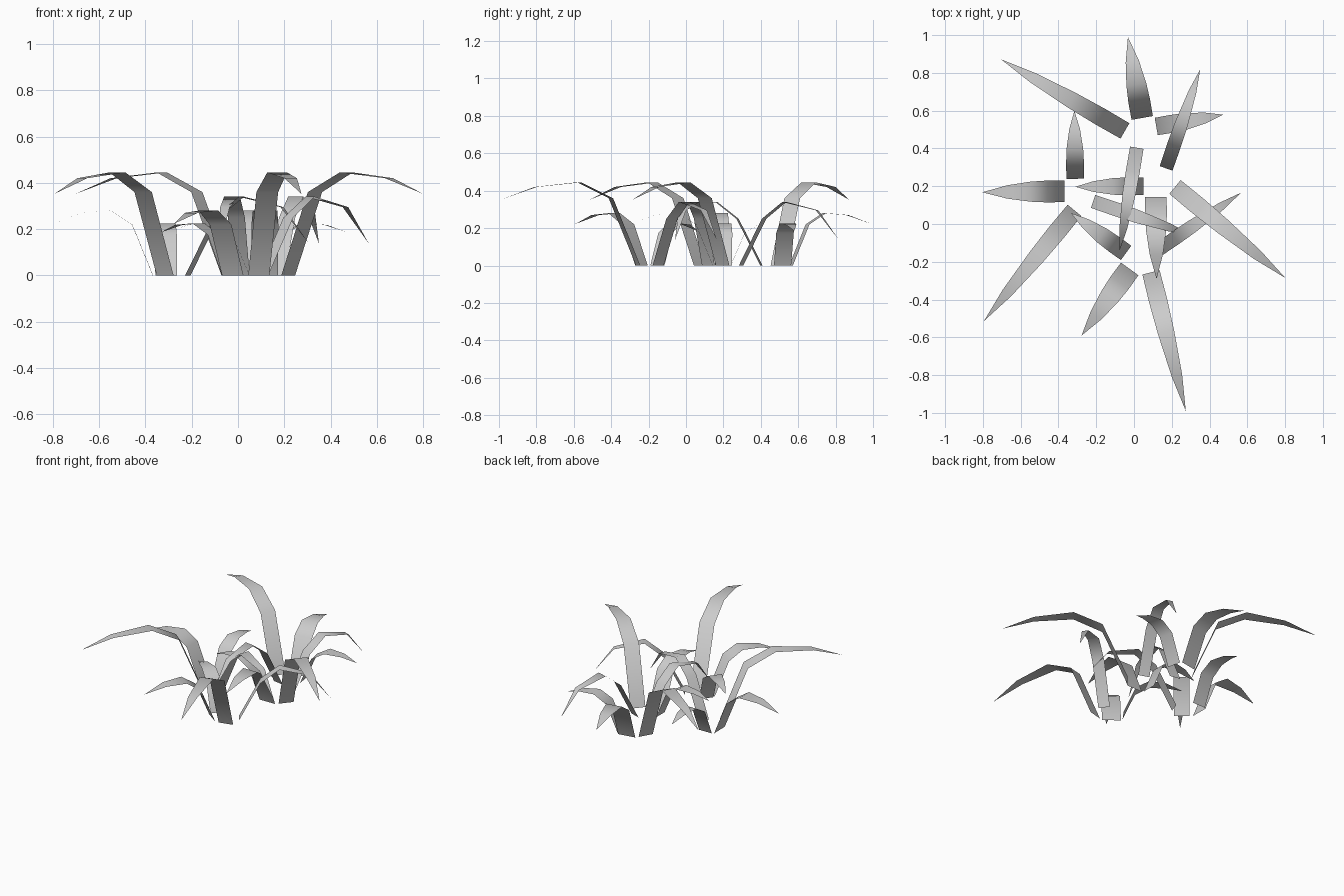
import bpy
from math import radians
from mathutils import Matrix, Vector

if "Cube" in bpy.data.objects:
    bpy.data.objects.remove(bpy.data.objects["Cube"])

# Leaf types inside one clump: root offset, heading, and stations (reach, height, width)
LEAVES = {
    "long_leaf": ((0, 0), 0,
        [(0, 0, .094), (.15, .36, .097), (.325, .445, .088), (.565, .42, .056), (.757, .352, 0)]),
    "broad_leaf": ((-.045, -.105), -50,
        [(0, 0, .114), (.09, .22, .116), (.18, .28, .106), (.305, .27, .07), (.435, .223, 0)]),
    "drooping_leaf": ((-.099, .046), 110.5,
        [(0, 0, .072), (.13, .25, .074), (.245, .34, .07), (.43, .295, .042), (.553, .137, 0)]),
    "short_leaf": ((-.132, -.103), -140,
        [(0, 0, .093), (.075, .175, .095), (.16, .225, .088), (.265, .218, .056), (.36, .186, 0)]),
}

# The same clump is planted four times: root of its long leaf, and rotation
CLUMPS = [((-.048, .493), 150), ((-.315, .072), -129.3),
          ((.217, .196), -39.5), ((.09, -.256), -75.9)]


def leaf_mesh(name, root, heading, stations):
    """A bent strip that tapers to a point."""
    verts, faces = [], []
    for r, z, w in stations[:-1]:
        verts += [(r, -w / 2, z), (r, w / 2, z)]
    verts.append((stations[-1][0], 0, stations[-1][1]))
    n = len(stations) - 1
    for i in range(n - 1):
        a = 2 * i
        faces.append((a, a + 2, a + 3, a + 1))
    faces.append((2 * n - 2, 2 * n, 2 * n - 1))
    mesh = bpy.data.meshes.new(name)
    mesh.from_pydata(verts, [], faces)
    mesh.transform(Matrix.Translation((root[0], root[1], 0))
                   @ Matrix.Rotation(radians(heading), 4, 'Z'))
    mesh.shade_smooth()
    mesh.update()
    return mesh


meshes = {name: leaf_mesh(name, *spec) for name, spec in LEAVES.items()}

# Plant the clumps
for i, ((x, y), angle) in enumerate(CLUMPS, 1):
    for name, mesh in meshes.items():
        leaf = bpy.data.objects.new(f"{name}_{i}", mesh)
        leaf.location = Vector((x, y, 0))
        leaf.rotation_euler.z = radians(angle)
        bpy.context.collection.objects.link(leaf)
